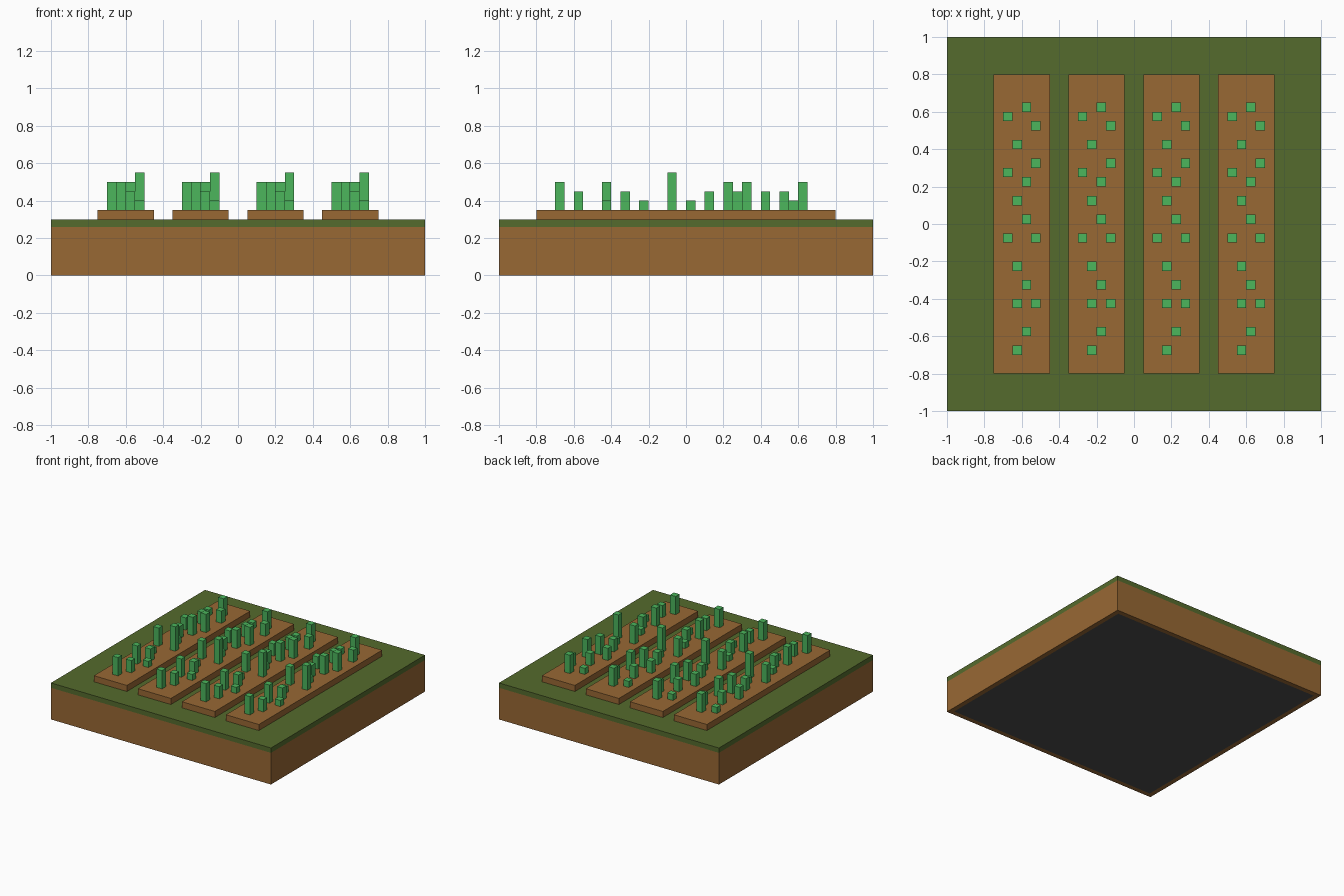
import bpy
import bmesh

cube = bpy.data.objects.get("Cube")
if cube:
    bpy.data.objects.remove(cube, do_unlink=True)


def material(name, rgb):
    """Flat material from 8-bit sRGB values, stored as linear."""
    lin = [((c / 255 + 0.055) / 1.055) ** 2.4 for c in rgb]
    mat = bpy.data.materials.new(name)
    mat.use_nodes = True
    mat.diffuse_color = (*lin, 1)
    bsdf = mat.node_tree.nodes["Principled BSDF"]
    bsdf.inputs["Base Color"].default_value = (*lin, 1)
    bsdf.inputs["Roughness"].default_value = 0.9
    return mat


soil = material("soil_brown", (152, 104, 52))
grass = material("grass_green", (85, 107, 45))
sprout = material("sprout_green", (76, 182, 92))
dark = material("underside_grey", (78, 78, 78))


def add_box(bm, x, y, z0, sx, sy, z1):
    """Box centred on x, y between heights z0 and z1."""
    verts = bmesh.ops.create_cube(bm, size=1)["verts"]
    for v in verts:
        v.co = (x + v.co.x * sx, y + v.co.y * sy, z0 + (v.co.z + 0.5) * (z1 - z0))


def finish(bm, name, *mats):
    mesh = bpy.data.meshes.new(name)
    bm.to_mesh(mesh)
    bm.free()
    for m in mats:
        mesh.materials.append(m)
    obj = bpy.data.objects.new(name, mesh)
    bpy.context.collection.objects.link(obj)
    return obj


# Soil block with a dark inset panel underneath
bm = bmesh.new()
add_box(bm, 0, 0, 0, 2, 2, 0.26)
bm.normal_update()
bottom = [f for f in bm.faces if f.normal.z < -0.5]
bmesh.ops.inset_region(bm, faces=bottom, thickness=0.055)
for f in bottom:
    f.material_index = 1
finish(bm, "soil_block", soil, dark)

# Grass layer
bm = bmesh.new()
add_box(bm, 0, 0, 0.26, 2, 2, 0.30)
finish(bm, "grass_layer", grass)

# Sprouts of one bed: x offset from the bed centre, y, top height
SPROUTS = [
    (0.025, 0.625, 0.50), (-0.075, 0.575, 0.40), (0.075, 0.525, 0.45),
    (-0.025, 0.425, 0.45), (0.075, 0.325, 0.50), (-0.075, 0.275, 0.45),
    (0.025, 0.225, 0.50), (-0.025, 0.125, 0.45), (0.025, 0.025, 0.40),
    (-0.075, -0.075, 0.50), (0.075, -0.075, 0.55), (-0.025, -0.225, 0.40),
    (0.025, -0.325, 0.45), (-0.025, -0.425, 0.50), (0.075, -0.425, 0.40),
    (0.025, -0.575, 0.45), (-0.025, -0.675, 0.50),
]

# Four raised beds, each with the same planting
for i, x in enumerate((-0.6, -0.2, 0.2, 0.6), 1):
    bm = bmesh.new()
    add_box(bm, x, 0, 0.30, 0.3, 1.6, 0.35)
    finish(bm, f"planting_bed_{i}", soil)

    bm = bmesh.new()
    for dx, y, top in SPROUTS:
        add_box(bm, x + dx, y, 0.35, 0.05, 0.05, top)
    finish(bm, f"sprouts_{i}", sprout)
